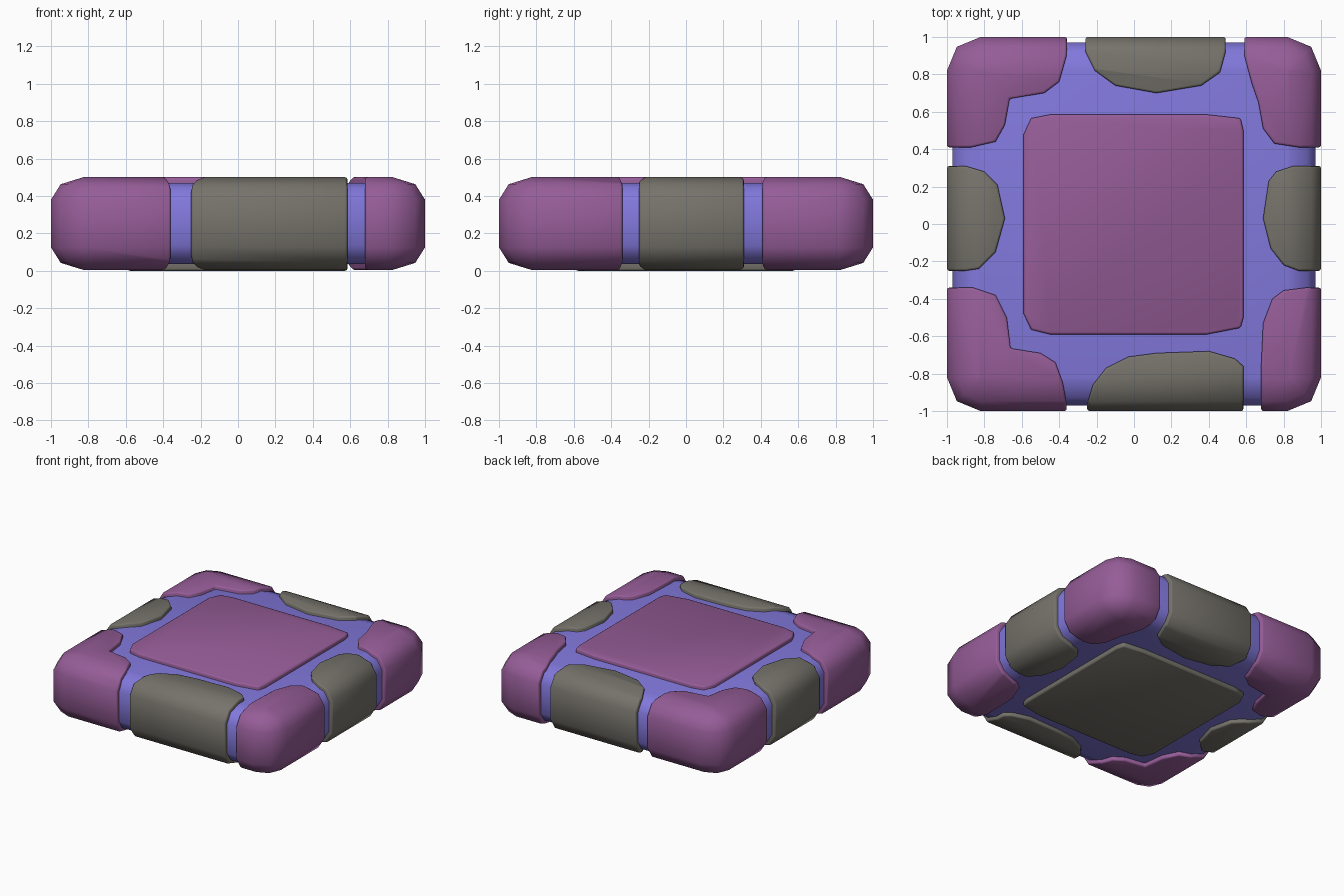
import bpy, bmesh, math

if "Cube" in bpy.data.objects:
    bpy.data.objects.remove(bpy.data.objects["Cube"])


def material(name, rgb):
    m = bpy.data.materials.new(name)
    m.diffuse_color = (*rgb, 1)
    m.use_nodes = True
    m.node_tree.nodes["Principled BSDF"].inputs["Base Color"].default_value = m.diffuse_color
    return m


PURPLE = material("purple", (0.305, 0.109, 0.314))
GREY = material("warm grey", (0.181, 0.171, 0.147))
BLUE = material("violet blue", (0.223, 0.188, 0.716))


def make_object(name, rings, mat):
    """Loft a stack of equal-length closed rings and cap both ends."""
    bm = bmesh.new()
    loops = [[bm.verts.new(p) for p in ring] for ring in rings]
    n = len(loops[0])
    for a, b in zip(loops, loops[1:]):
        for i in range(n):
            j = (i + 1) % n
            bm.faces.new((a[i], a[j], b[j], b[i]))
    bm.faces.new(loops[0][::-1])
    bm.faces.new(loops[-1])
    bmesh.ops.recalc_face_normals(bm, faces=bm.faces[:])
    me = bpy.data.meshes.new(name)
    bm.to_mesh(me)
    bm.free()
    me.materials.append(mat)
    ob = bpy.data.objects.new(name, me)
    bpy.context.collection.objects.link(ob)
    return ob


def slab(name, half, z0, z1, rad, rise, mat):
    """Square slab with softly bevelled edges and corners."""
    rings = []
    prof = [(rad, 0), (rad * 0.29, rise * 0.31), (0, rise)]
    levels = [(i, z0 + h) for i, h in prof] + [(i, z1 - h) for i, h in prof[::-1]]
    for inset, z in levels:
        r = max(rad - inset, 0.008)
        c = half - rad
        ring = []
        for q in range(4):
            mid = math.radians(45 + 90 * q)
            cx = math.copysign(c, math.cos(mid))
            cy = math.copysign(c, math.sin(mid))
            for k in (-45, 0, 45):
                a = mid + math.radians(k)
                ring.append((cx + r * math.cos(a), cy + r * math.sin(a), z))
        rings.append(ring)
    return make_object(name, rings, mat)


def prism(name, pts, z0, z1, mat):
    return make_object(name, [[(x, y, z) for x, y in pts] for z in (z0, z1)], mat)


def finish(ob, bevel=0.0):
    """Soften hard rims, bake modifiers, shade smooth."""
    if bevel:
        b = ob.modifiers.new("rim", 'BEVEL')
        b.width, b.segments = bevel, 2
        b.limit_method, b.angle_limit = 'ANGLE', math.radians(60)
        b.use_clamp_overlap = False
    dg = bpy.context.evaluated_depsgraph_get()
    me = bpy.data.meshes.new_from_object(ob.evaluated_get(dg))
    ob.modifiers.clear()
    ob.data = me
    bpy.ops.object.select_all(action='DESELECT')
    ob.select_set(True)
    bpy.context.view_layer.objects.active = ob
    bpy.ops.object.shade_smooth_by_angle(angle=math.radians(50))


# recessed core showing in the grooves
finish(slab("core", 0.97, 0.035, 0.47, 0.15, 0.1, BLUE))

# armour panels: plan outlines cut out of the full-size slab
panels = {
    "front_panel": (GREY, [(-.25, -1.2), (-.25, -.96), (-.22, -.86), (-.15, -.77), (-.03, -.71),
                           (.12, -.69), (.4, -.68), (.54, -.72), (.585, -.76), (.585, -1.2)]),
    "back_panel": (GREY, [(-.26, 1.2), (-.26, .92), (-.21, .82), (-.1, .74), (.12, .7),
                          (.36, .74), (.46, .81), (.49, .92), (.49, 1.2)]),
    "left_panel": (GREY, [(-1.2, .31), (-.9, .31), (-.8, .28), (-.73, .21), (-.69, .03),
                          (-.74, -.15), (-.83, -.24), (-.9, -.25), (-1.2, -.25)]),
    "right_panel": (GREY, [(1.2, .31), (.85, .31), (.76, .28), (.72, .23), (.69, .03),
                           (.73, -.13), (.8, -.22), (.88, -.25), (1.2, -.25)]),
    "front_left_corner": (PURPLE, [(-1.2, -1.2), (-.36, -1.2), (-.36, -.96), (-.38, -.85),
                                   (-.42, -.74), (-.5, -.69), (-.66, -.665), (-.68, -.5),
                                   (-.74, -.38), (-.86, -.34), (-1.2, -.34)]),
    "front_right_corner": (PURPLE, [(1.2, -1.2), (.68, -1.2), (.68, -.75), (.69, -.53),
                                    (.74, -.4), (.8, -.355), (.92, -.34), (1.2, -.34)]),
    "back_left_corner": (PURPLE, [(-1.2, 1.2), (-.355, 1.2), (-.36, .9), (-.4, .76), (-.48, .7),
                                  (-.665, .67), (-.69, .53), (-.74, .44), (-.87, .41), (-1.2, .41)]),
    "back_right_corner": (PURPLE, [(1.2, 1.2), (.59, 1.2), (.59, .9), (.63, .75), (.665, .65),
                                   (.69, .51), (.75, .43), (.88, .41), (1.2, .41)]),
}
for name, (mat, pts) in panels.items():
    ob = slab(name, 1.0, 0.005, 0.5, 0.18, 0.12, mat)
    cutter = prism("cutter", pts, -0.2, 0.7, mat)
    mod = ob.modifiers.new("cut", 'BOOLEAN')
    mod.operation, mod.solver, mod.object = 'INTERSECT', 'EXACT', cutter
    finish(ob, 0.012)
    bpy.data.objects.remove(cutter)

# centre plates, purple on top and grey underneath
plate = [(-.59, .48), (-.55, .565), (-.45, .585), (.39, .585), (.57, .565), (.585, .5),
         (.585, -.5), (.57, -.555), (.39, -.59), (-.45, -.59), (-.55, -.565), (-.59, -.48)]
finish(prism("top_plate", plate, 0.42, 0.5, PURPLE), 0.012)
finish(prism("bottom_plate", plate, 0.0, 0.08, GREY), 0.012)
